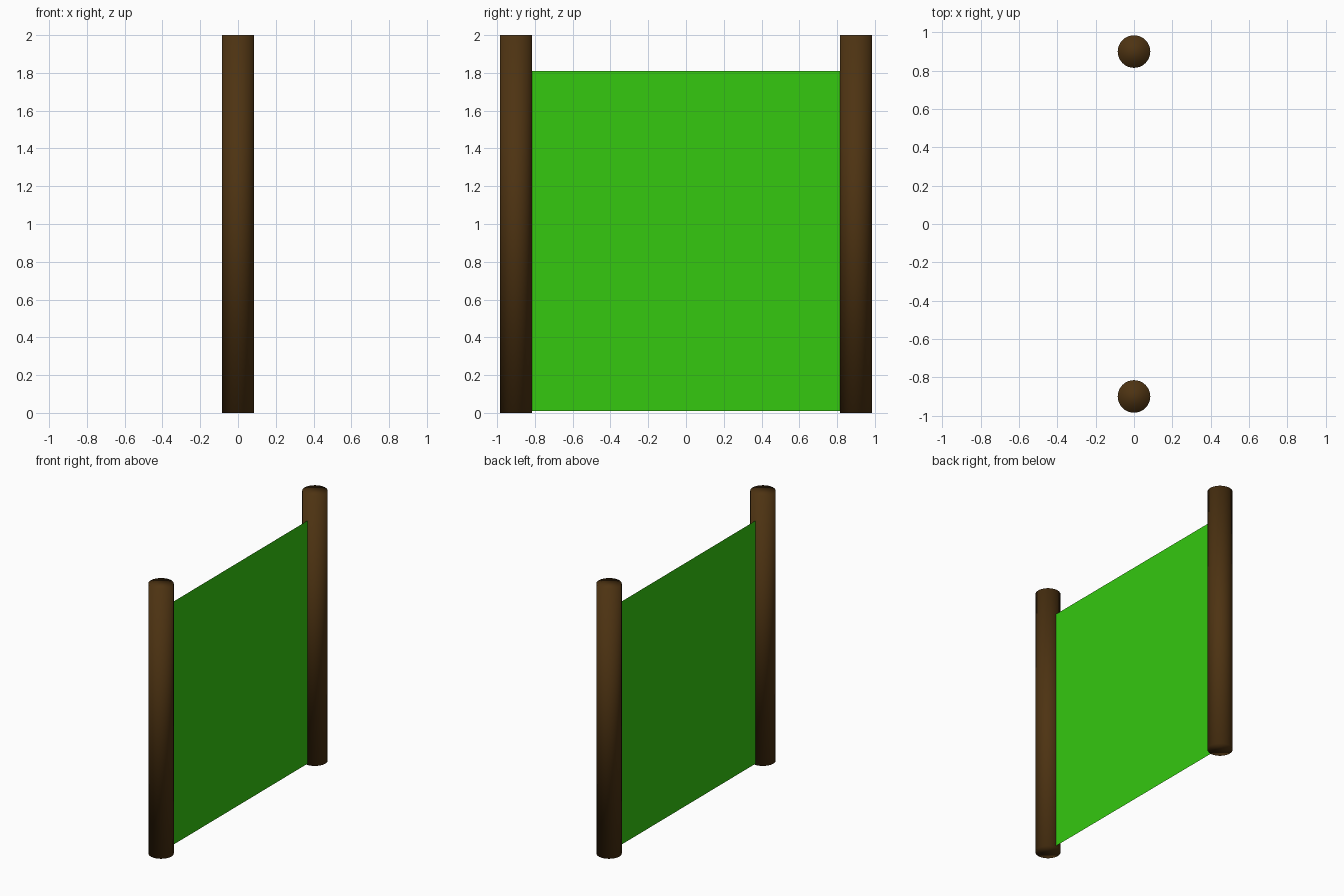
import bpy
import math

if "Cube" in bpy.data.objects:
    bpy.data.objects.remove(bpy.data.objects["Cube"])


def material(name, color):
    mat = bpy.data.materials.new(name)
    mat.diffuse_color = (*color, 1)
    mat.use_nodes = True
    mat.node_tree.nodes["Principled BSDF"].inputs["Base Color"].default_value = mat.diffuse_color
    return mat


wood = material("dark_wood", (0.075, 0.033, 0.006))
green = material("green_sheet", (0.035, 0.58, 0.005))

# Two round posts, smooth shaded over the rims
for name, y in (("front_post", -0.9), ("back_post", 0.9)):
    bpy.ops.mesh.primitive_cylinder_add(vertices=32, radius=0.085, depth=2, location=(0, y, 1))
    post = bpy.context.object
    post.name = name
    post.data.materials.append(wood)
    bpy.ops.object.shade_smooth()

# Thin single-sided sheet stretched between the post centres
bpy.ops.mesh.primitive_plane_add(size=1.8, location=(0, 0, 0.91), rotation=(0, math.pi / 2, 0))
panel = bpy.context.object
panel.name = "panel"
panel.data.materials.append(green)
